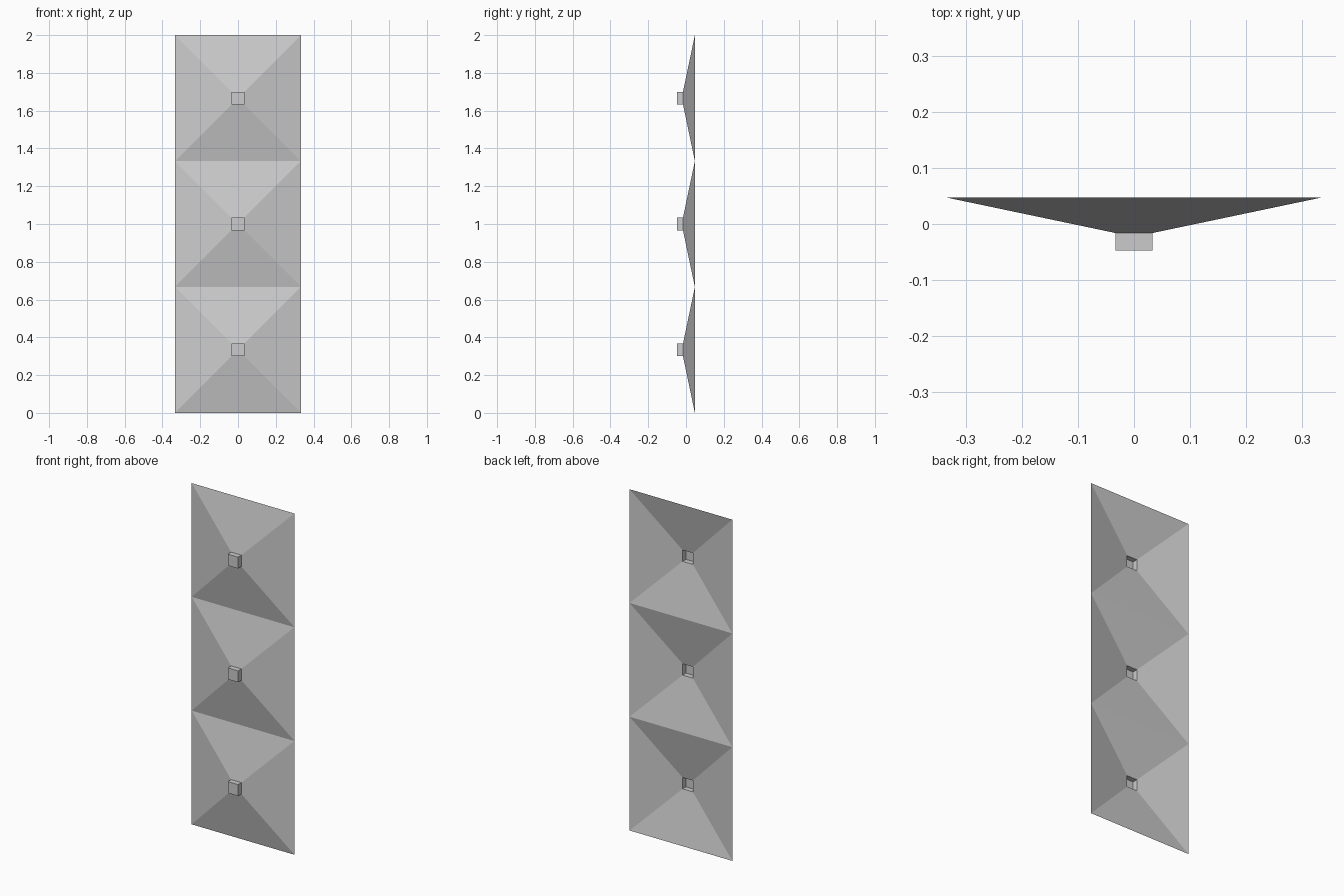
import bpy, bmesh

cube = bpy.data.objects.get("Cube")
if cube:
    bpy.data.objects.remove(cube, do_unlink=True)

grey = bpy.data.materials.new("light_grey")
grey.use_nodes = True
colour = (0.6, 0.6, 0.6, 1)
grey.diffuse_color = colour
grey.node_tree.nodes["Principled BSDF"].inputs["Base Color"].default_value = colour

HALF = 1 / 3      # half width of one square panel
STUD = HALF / 10  # half width of the hollow stud
BACK, NECK, TIP = 0.047, -0.016, -0.047


def square_shell(name, rings, z, cap=False):
    """Open-backed shell lofted through (half width, y) square rings."""
    bm = bmesh.new()
    loops = [[bm.verts.new((sx * h, y, z + sz * h))
              for sx, sz in ((-1, -1), (1, -1), (1, 1), (-1, 1))]
             for h, y in rings]
    for a, b in zip(loops, loops[1:]):
        for i in range(4):
            j = (i + 1) % 4
            bm.faces.new((a[i], a[j], b[j], b[i]))
    if cap:
        bm.faces.new(loops[-1])
    mesh = bpy.data.meshes.new(name)
    bm.to_mesh(mesh)
    bm.free()
    mesh.materials.append(grey)
    obj = bpy.data.objects.new(name, mesh)
    bpy.context.collection.objects.link(obj)


# Three stacked pyramid panels, each with a hollow square stud at its peak
for n, level in enumerate(("lower", "middle", "upper")):
    z = HALF * (2 * n + 1)
    square_shell(level + "_pyramid_panel", [(HALF, BACK), (STUD, NECK)], z)
    square_shell(level + "_stud", [(STUD, NECK), (STUD, TIP)], z, cap=True)
